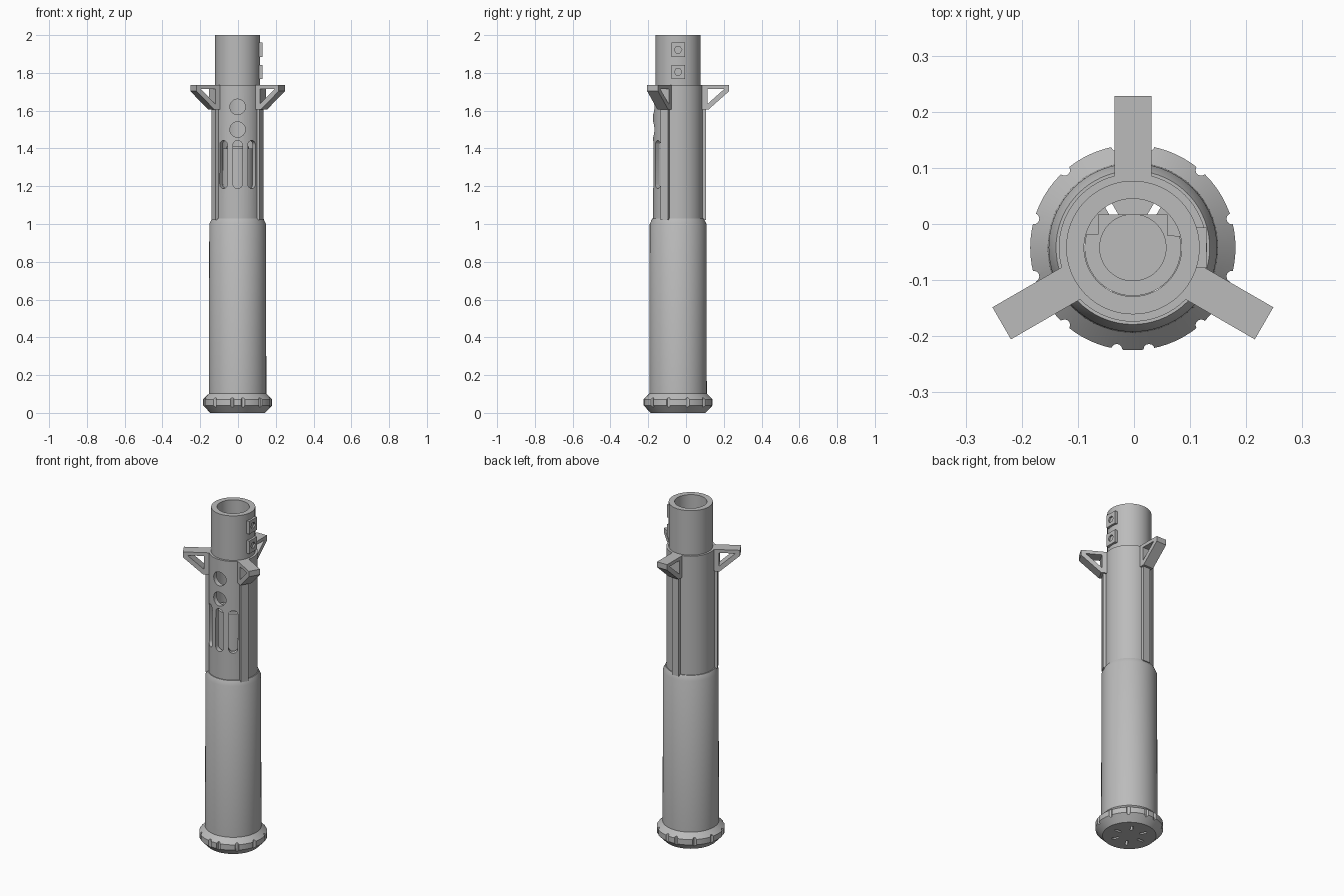
import bpy, bmesh
from math import sin, cos, pi, radians
from mathutils import Matrix, Vector

cube = bpy.data.objects.get("Cube")
if cube:
    bpy.data.objects.remove(cube, do_unlink=True)

AXIS = Vector((-0.002, -0.042, 0))
ARMS = (90, 210, 330)

grey = bpy.data.materials.new("plain grey")
grey.use_nodes = True
grey.diffuse_color = (0.5, 0.5, 0.5, 1)
grey.node_tree.nodes["Principled BSDF"].inputs["Base Color"].default_value = (0.5, 0.5, 0.5, 1)


def frame(deg, side=False):
    """Local axes on the tube: tangent/up/radial, or radial/up/sideways."""
    a = radians(deg)
    out, tan, up = Vector((cos(a), sin(a), 0)), Vector((-sin(a), cos(a), 0)), Vector((0, 0, 1))
    cols = (out, up, -tan) if side else (tan, up, out)
    return Matrix.Translation(AXIS) @ Matrix(cols).transposed().to_4x4()


def ring(n, r, x=0, y=0, start=0, sweep=2 * pi):
    return [(x + r * cos(start + sweep * i / n), y + r * sin(start + sweep * i / n)) for i in range(n)]


def prism(bm, pts, lo, hi, mat):
    """Extrude a flat outline between two local depths."""
    verts = [[bm.verts.new(mat @ Vector((x, y, d))) for x, y in pts] for d in (lo, hi)]
    n = len(pts)
    bm.faces.new(verts[0][::-1])
    bm.faces.new(verts[1])
    for i in range(n):
        j = (i + 1) % n
        bm.faces.new((verts[0][i], verts[0][j], verts[1][j], verts[1][i]))


def make(name, bm):
    bmesh.ops.recalc_face_normals(bm, faces=bm.faces)
    mesh = bpy.data.meshes.new(name)
    bm.to_mesh(mesh)
    bm.free()
    mesh.materials.append(grey)
    ob = bpy.data.objects.new(name, mesh)
    bpy.context.collection.objects.link(ob)
    return ob


def activate(ob):
    bpy.ops.object.select_all(action='DESELECT')
    ob.select_set(True)
    bpy.context.view_layer.objects.active = ob


def carve(ob, bm):
    cutter = make("cutter", bm)
    cutter.hide_render = True
    mod = ob.modifiers.new("carve", 'BOOLEAN')
    mod.operation, mod.solver, mod.object = 'DIFFERENCE', 'EXACT', cutter
    activate(ob)
    bpy.ops.object.modifier_apply(modifier=mod.name)
    bpy.data.objects.remove(cutter, do_unlink=True)


def smooth(ob):
    activate(ob)
    bpy.ops.object.shade_smooth_by_angle(angle=radians(30))


# Hollow turned body: flared foot, thick lower tube, sleeve and muzzle
profile = [(0, 0), (0.145, 0), (0.183, 0.04), (0.183, 0.072), (0.152, 0.102), (0.15, 1.0),
           (0.137, 1.028), (0.132, 1.028), (0.132, 1.735), (0.119, 1.735), (0.119, 2),
           (0.087, 2), (0.087, 1.72), (0.105, 1.7), (0.105, 0.04), (0, 0.04)]
bm = bmesh.new()
vs = [bm.verts.new(AXIS + Vector((r, 0, z))) for r, z in profile]
edges = [bm.edges.new(p) for p in zip(vs, vs[1:])]
bmesh.ops.spin(bm, geom=vs + edges, cent=AXIS, axis=(0, 0, 1), angle=2 * pi, steps=72)
bmesh.ops.remove_doubles(bm, verts=bm.verts, dist=1e-4)
body = make("hollow_body", bm)

# Openings: round windows, long slots, rim notches and drain slots
bm = bmesh.new()
for z in (1.5, 1.62):
    prism(bm, ring(32, 0.041, y=z), 0.08, 0.2, frame(270))
for turn in (-35, 0, 35):
    slot = ring(12, 0.025, y=1.417, sweep=pi) + ring(12, 0.025, y=1.213, start=pi, sweep=pi)
    prism(bm, slot, 0.085, 0.2, frame(270 + turn))
flat = Matrix.Translation(AXIS)
for step in range(6):
    for side in (-1, 1):
        a = radians(90 + side * (9 + 32.4 * step))
        prism(bm, ring(12, 0.01, 0.184 * cos(a), 0.184 * sin(a)), -0.01, 0.12, flat)
    spoke = flat @ Matrix.Rotation(radians(60 * step), 4, 'Z')
    prism(bm, [(0.06, -0.007), (0.1, -0.007), (0.1, 0.007), (0.06, 0.007)], -0.02, 0.06, spoke)
carve(body, bm)
smooth(body)

# Inner carriage seen down the bore and through the windows
bm = bmesh.new()
prism(bm, ring(33, 0.086, start=pi - 0.28, sweep=pi + 0.56 + 0.08), 0.3, 1.4, flat)
prism(bm, [(-0.062, 0), (0.062, 0), (0.062, 0.059), (-0.062, 0.059)], 0.3, 1.4, flat)
smooth(make("inner_carriage", bm))
bm = bmesh.new()
prism(bm, ring(40, 0.06), 1.38, 1.41, flat)
smooth(make("carriage_cap", bm))

# Three rails, each topped by a triangular bracket
for i, deg in enumerate(ARMS):
    bm = bmesh.new()
    prism(bm, [(-0.022, 1.02), (0.022, 1.02), (0.022, 1.61), (-0.022, 1.61)], 0.12, 0.147, frame(deg))
    make(f"rail_{i + 1}", bm)
    bm = bmesh.new()
    prism(bm, [(0.122, 1.735), (0.27, 1.735), (0.27, 1.703), (0.16, 1.605), (0.122, 1.605)],
          -0.033, 0.033, frame(deg, True))
    bracket = make(f"bracket_{i + 1}", bm)
    bm = bmesh.new()
    prism(bm, [(0.155, 1.715), (0.245, 1.715), (0.155, 1.635)], -0.1, 0.1, frame(deg, True))
    carve(bracket, bm)

# Two square mounting plates with hexagonal sockets
for i, z in enumerate((1.805, 1.922)):
    bm = bmesh.new()
    prism(bm, [(-0.036, z - 0.038), (0.036, z - 0.038), (0.036, z + 0.038), (-0.036, z + 0.038)],
          0.1, 0.131, frame(0))
    plate = make(f"mount_plate_{i + 1}", bm)
    bm = bmesh.new()
    prism(bm, ring(6, 0.02, y=z), 0.121, 0.15, frame(0))
    carve(plate, bm)
